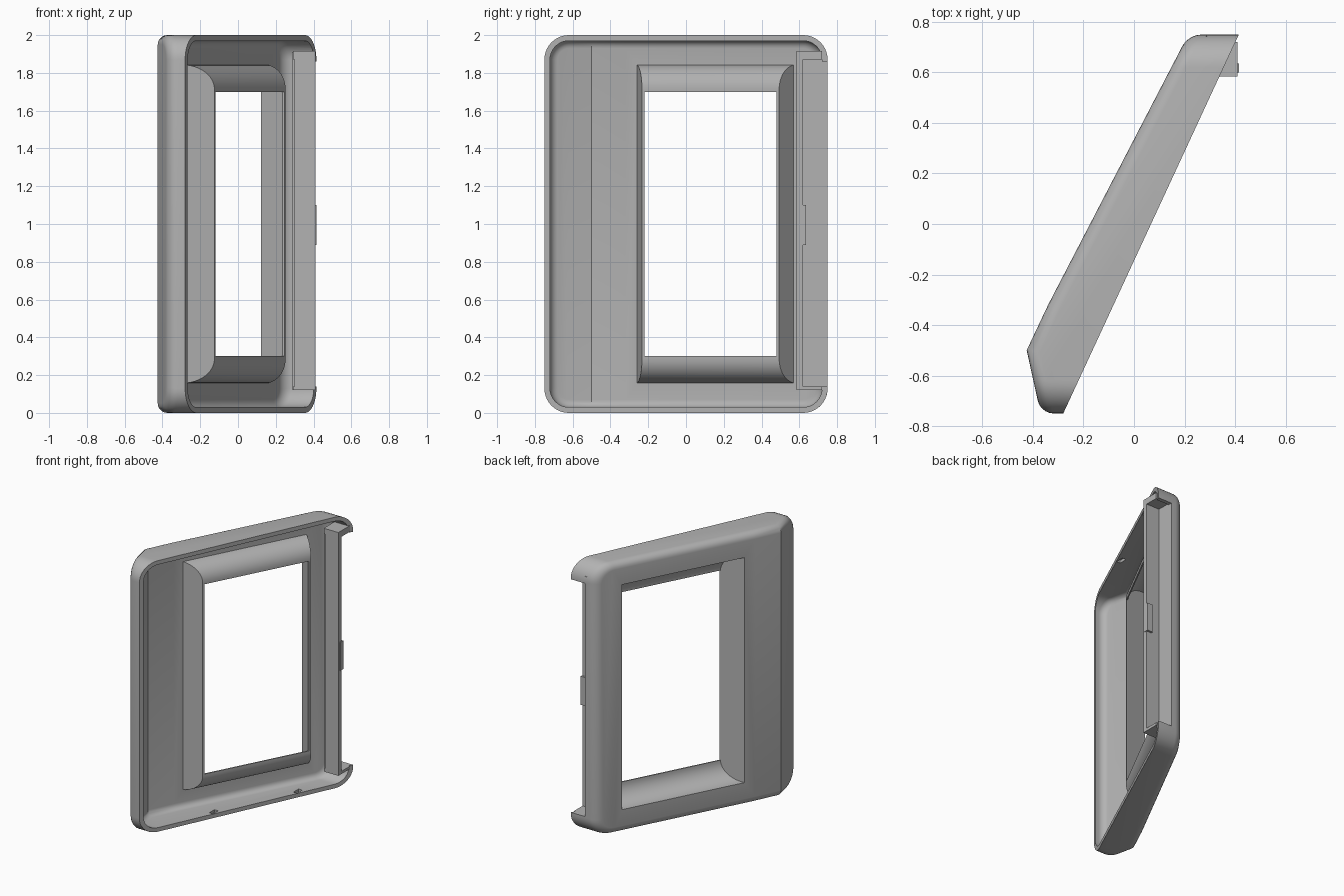
import bpy, bmesh, math
from mathutils import Vector

cube = bpy.data.objects.get("Cube")
if cube:
    bpy.data.objects.remove(cube, do_unlink=True)

grey = bpy.data.materials.new("plain_grey")
grey.use_nodes = True
grey.diffuse_color = (0.45, 0.45, 0.45, 1)
grey.node_tree.nodes["Principled BSDF"].inputs["Base Color"].default_value = (0.45, 0.45, 0.45, 1)

SLOPE = 0.519          # lean of the main face, dx per dy
CENTRE_Z = 1.0


def finish(name, bm):
    bmesh.ops.recalc_face_normals(bm, faces=bm.faces)
    mesh = bpy.data.meshes.new(name)
    bm.to_mesh(mesh)
    bm.free()
    obj = bpy.data.objects.new(name, mesh)
    bpy.context.collection.objects.link(obj)
    mesh.materials.append(grey)
    return obj


def box(name, x, y, z):
    bm = bmesh.new()
    bmesh.ops.create_cube(bm, size=1)
    for v in bm.verts:
        for i, (low, high) in enumerate((x, y, z)):
            v.co[i] = high if v.co[i] > 0 else low
    return finish(name, bm)


def combine(target, tool, operation):
    mod = target.modifiers.new("combine", "BOOLEAN")
    mod.operation = operation
    mod.solver = "EXACT"
    mod.object = tool
    bpy.ops.object.select_all(action="DESELECT")
    bpy.context.view_layer.objects.active = target
    target.select_set(True)
    bpy.ops.object.modifier_apply(modifier=mod.name)
    bpy.data.objects.remove(tool, do_unlink=True)


def slab(name, inset, shift, open_cut, radius, soften):
    """Rounded rectangle prism along x, trimmed by the leaning face planes."""
    bm = bmesh.new()
    ring = []
    steps = 10
    hy, hz = 0.75 - inset, 1.0 - inset
    for q, (sy, sz) in enumerate(((1, 1), (-1, 1), (-1, -1), (1, -1))):
        for i in range(steps + 1):
            a = (q + i / steps) * math.pi / 2
            ring.append(bm.verts.new((-0.7, sy * (hy - radius) + radius * math.cos(a),
                                      CENTRE_Z + sz * (hz - radius) + radius * math.sin(a))))
    base = bm.faces.new(ring)
    top = bmesh.ops.extrude_face_region(bm, geom=[base])
    bmesh.ops.translate(bm, vec=(1.4, 0, 0),
                        verts=[v for v in top["geom"] if isinstance(v, bmesh.types.BMVert)])

    def trim(point, normal):
        geom = bm.verts[:] + bm.edges[:] + bm.faces[:]
        cut = bmesh.ops.bisect_plane(bm, geom=geom, plane_co=point, plane_no=normal,
                                     clear_outer=True, dist=1e-5)
        edges = [e for e in cut["geom_cut"] if isinstance(e, bmesh.types.BMEdge)]
        bmesh.ops.contextual_create(bm, geom=edges)

    path = [(-0.37, -0.75), (-0.425, -0.5), (-0.34, -0.32), (0.215, 0.75)]
    for (xa, ya), (xb, yb) in zip(path, path[1:]):
        trim((xa + shift, ya, 0), Vector((ya - yb, xb - xa, 0)).normalized())
    if open_cut:
        trim((-0.28, -0.75, 0), Vector((1.5, -0.695, 0)).normalized())
    # soften the border between the face and the side walls
    bmesh.ops.recalc_face_normals(bm, faces=bm.faces)
    border = [e for e in bm.edges if len(e.link_faces) == 2
              and sum(f.normal.x < -0.3 for f in e.link_faces) == 1
              and sum(abs(f.normal.x) < 0.01 for f in e.link_faces) == 1]
    bmesh.ops.bevel(bm, geom=border, offset=soften, segments=5, profile=0.5, affect="EDGES")
    return finish(name, bm)


def funnel(name, d_range, grow, over):
    """Window surround: quarter-round top and bottom, straight slanted ends."""
    bm = bmesh.new()
    steps = 12
    loops = []
    levels = [i / steps for i in range(steps + 1)]
    depths = [(d_range[0] + (d_range[1] - d_range[0]) * math.sin(t * math.pi / 2), t) for t in levels]
    depths = [(depths[0][0] - over, 0)] + depths + [(depths[-1][0] + over, 1)]
    for d, t in depths:
        s = math.sin(t * math.pi / 2)
        hz = 0.70 + 0.13 * math.cos(t * math.pi / 2) + grow
        y0 = -0.25 + 0.03 * s - grow
        y1 = 0.57 - 0.09 * s + grow
        loops.append([bm.verts.new((-0.288 + SLOPE * (y + 0.22) + d, y, CENTRE_Z + z))
                      for y, z in ((y0, -hz), (y1, -hz), (y1, hz), (y0, hz))])
    for a, b in zip(loops, loops[1:]):
        for i in range(4):
            j = (i + 1) % 4
            bm.faces.new((a[i], a[j], b[j], b[i]))
    bm.faces.new(loops[0])
    bm.faces.new(loops[-1])
    return finish(name, bm)


# Hollow shell
shell = slab("shell", 0, 0, True, 0.13, 0.05)
combine(shell, slab("cavity", 0.03, 0.04, False, 0.10, 0.04), "DIFFERENCE")

# Window surround and opening
combine(shell, funnel("surround", (0.015, 0.17), 0.013, 0), "UNION")
combine(shell, funnel("opening", (0.0, 0.16), 0, 0.03), "DIFFERENCE")

# Notch in the rear wall between the two end tabs
combine(shell, box("notch", (0.30, 1), (0.70, 1), (0.14, 1.86)), "DIFFERENCE")

# Shallow catch slots in the long walls
for y in (-0.20, 0.39):
    for z in (0.022, 1.978):
        x = 0.07 + 0.463 * y
        combine(shell, box("slot", (x - 0.05, x - 0.02), (y - 0.03, y + 0.03),
                           (z - 0.012, z + 0.012)), "DIFFERENCE")

# Rear post: front plate, web and end caps
post = box("rear_post", (0.30, 0.41), (0.585, 0.62), (0.12, 1.915))
combine(post, box("web", (0.285, 0.302), (0.60, 0.745), (0.125, 1.91)), "UNION")
for low, high in ((0.12, 0.14), (1.87, 1.915)):
    combine(post, box("cap", (0.29, 0.41), (0.59, 0.72), (low, high)), "UNION")

# Small catch on the post
box("post_catch", (0.37, 0.415), (0.60, 0.635), (0.89, 1.10))

bpy.ops.object.select_all(action="DESELECT")
shell.select_set(True)
bpy.context.view_layer.objects.active = shell
bpy.ops.object.shade_smooth_by_angle(angle=math.radians(30))
